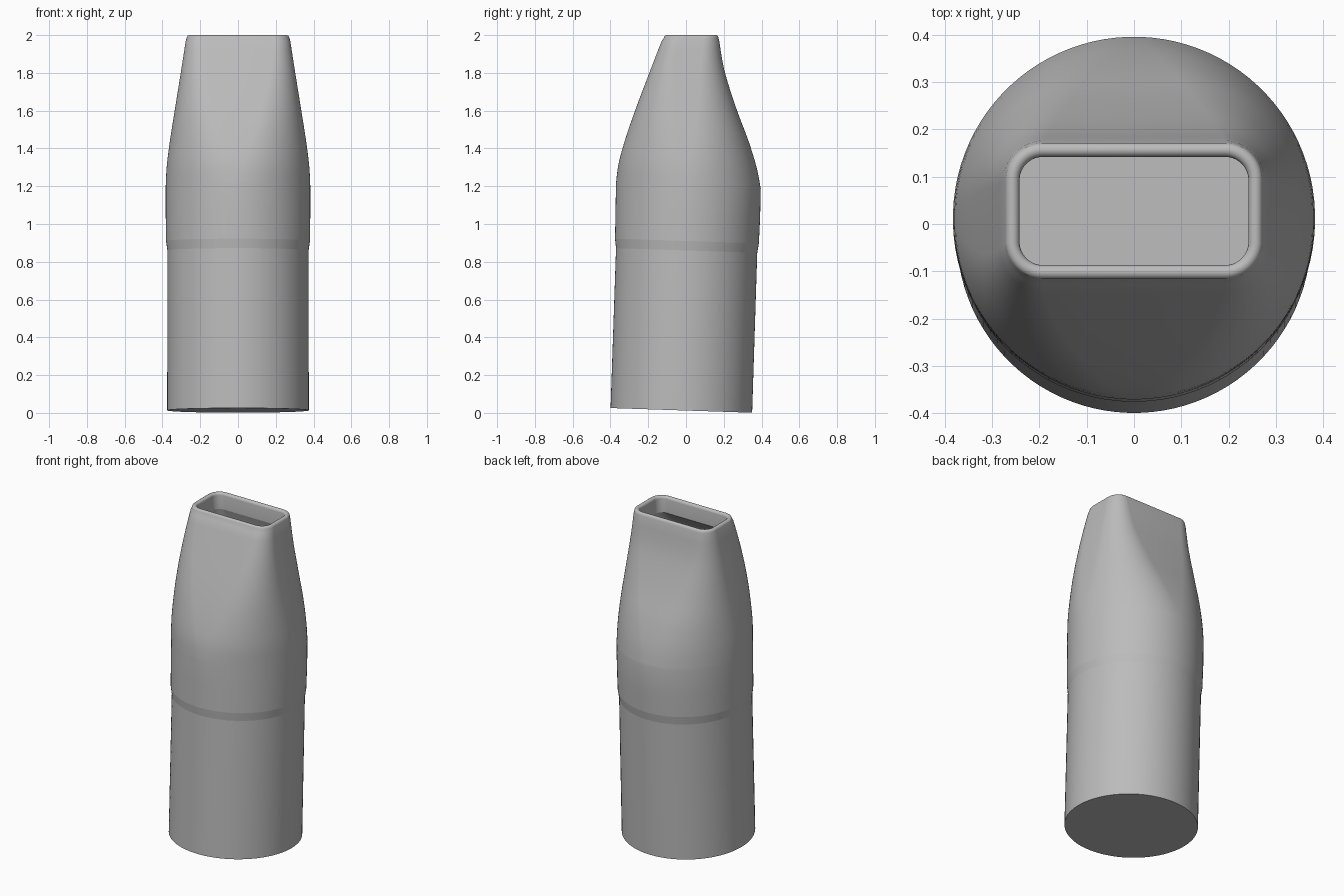
import bpy, bmesh, math

if "Cube" in bpy.data.objects:
    bpy.data.objects.remove(bpy.data.objects["Cube"], do_unlink=True)

PER_CORNER = 24
SLOPE = 0.033
RIM = 0.015

grey = bpy.data.materials.new("plain grey")
grey.use_nodes = True
grey.diffuse_color = (0.5, 0.5, 0.5, 1)
grey.node_tree.nodes["Principled BSDF"].inputs["Base Color"].default_value = (0.5, 0.5, 0.5, 1)

# Sections of the nozzle: height, half width, front y, back y, corner roundness
sections = [
    (1.2, 0.383, -0.371, 0.396, 1.0),
    (1.31, 0.377, -0.357, 0.374, 0.97),
    (1.45, 0.359, -0.319, 0.33, 0.90),
    (1.62, 0.332, -0.261, 0.265, 0.79),
    (1.82, 0.3, -0.186, 0.202, 0.66),
    (2.0, 0.272, -0.117, 0.172, 0.55),
]


def spline(p0, p1, p2, p3, t):
    return tuple(0.5 * (2 * b + (c - a) * t + (2 * a - 5 * b + 4 * c - d) * t * t
                        + (3 * b - a - 3 * c + d) * t ** 3)
                 for a, b, c, d in zip(p0, p1, p2, p3))


def smooth_sections(rows, steps):
    result = []
    for i in range(len(rows) - 1):
        before, after = rows[max(i - 1, 0)], rows[min(i + 2, len(rows) - 1)]
        for k in range(steps):
            result.append(spline(before, rows[i], rows[i + 1], after, k / steps))
    return result + [rows[-1]]


def add_ring(bm, section, inset=0.0, height=None):
    """Rounded rectangle whose corners merge into a circle at roundness 1."""
    z, half_x, front, back, roundness = section
    half_y = (back - front) / 2
    middle = (back + front) / 2
    radius = min(half_x, half_y) * min(roundness, 1)
    tilt = SLOPE * min(1, max(0, (2 - z) / 0.8))
    z = z if height is None else height
    verts = []
    for k in range(4 * PER_CORNER):
        angle = (k + 0.5) * math.tau / (4 * PER_CORNER)
        c, s = math.cos(angle), math.sin(angle)
        x = math.copysign(half_x - radius, c) + (radius - inset) * c
        y = middle + math.copysign(half_y - radius, s) + (radius - inset) * s
        verts.append(bm.verts.new((x, y, z - tilt * y)))
    return verts


def round_section(z, radius):
    centre = -0.025 + SLOPE * z
    return (z, radius, centre - radius, centre + radius, 1.0)


bm = bmesh.new()
nozzle = smooth_sections(sections, 4)
mouth = nozzle[-1]

# Outer wall: tilted tube, chamfered step, then the flattened nozzle
rings = [add_ring(bm, round_section(z, r))
         for z, r in ((0.0125, 0.375), (0.86, 0.374), (0.91, 0.381), (1.05, 0.383))]
rings += [add_ring(bm, s) for s in nozzle[:-1]]

# Rounded lip
for k in range(9):
    a = math.pi * k / 8
    rings.append(add_ring(bm, mouth, RIM * (1 - math.cos(a)), 2 - RIM + RIM * math.sin(a)))

# Short straight throat, then the hollow inside following the outer wall
throat = len(rings)
rings.append(add_ring(bm, mouth, 2 * RIM, 1.9))
rings += [add_ring(bm, s, 2 * RIM) for s in reversed(nozzle[:-4])]
rings.append(add_ring(bm, round_section(0.04, 0.375), 2 * RIM))

count = 4 * PER_CORNER
for low, high in zip(rings, rings[1:]):
    for k in range(count):
        n = (k + 1) % count
        bm.faces.new((low[k], low[n], high[n], high[k]))
bm.faces.new(list(reversed(rings[0])))
bm.faces.new(rings[-1])

# Crisp edges at the base, the step, the throat and the floor
for index in (0, 1, 2, throat, len(rings) - 1):
    ring = rings[index]
    for k in range(count):
        bm.edges.get((ring[k], ring[(k + 1) % count])).smooth = False
bmesh.ops.recalc_face_normals(bm, faces=bm.faces)

mesh = bpy.data.meshes.new("nozzle_body")
bm.to_mesh(mesh)
bm.free()
mesh.materials.append(grey)
body = bpy.data.objects.new("nozzle_body", mesh)
bpy.context.collection.objects.link(body)
bpy.ops.object.select_all(action="DESELECT")
body.select_set(True)
bpy.context.view_layer.objects.active = body
bpy.ops.object.shade_smooth_by_angle(angle=math.radians(40), keep_sharp_edges=True)
